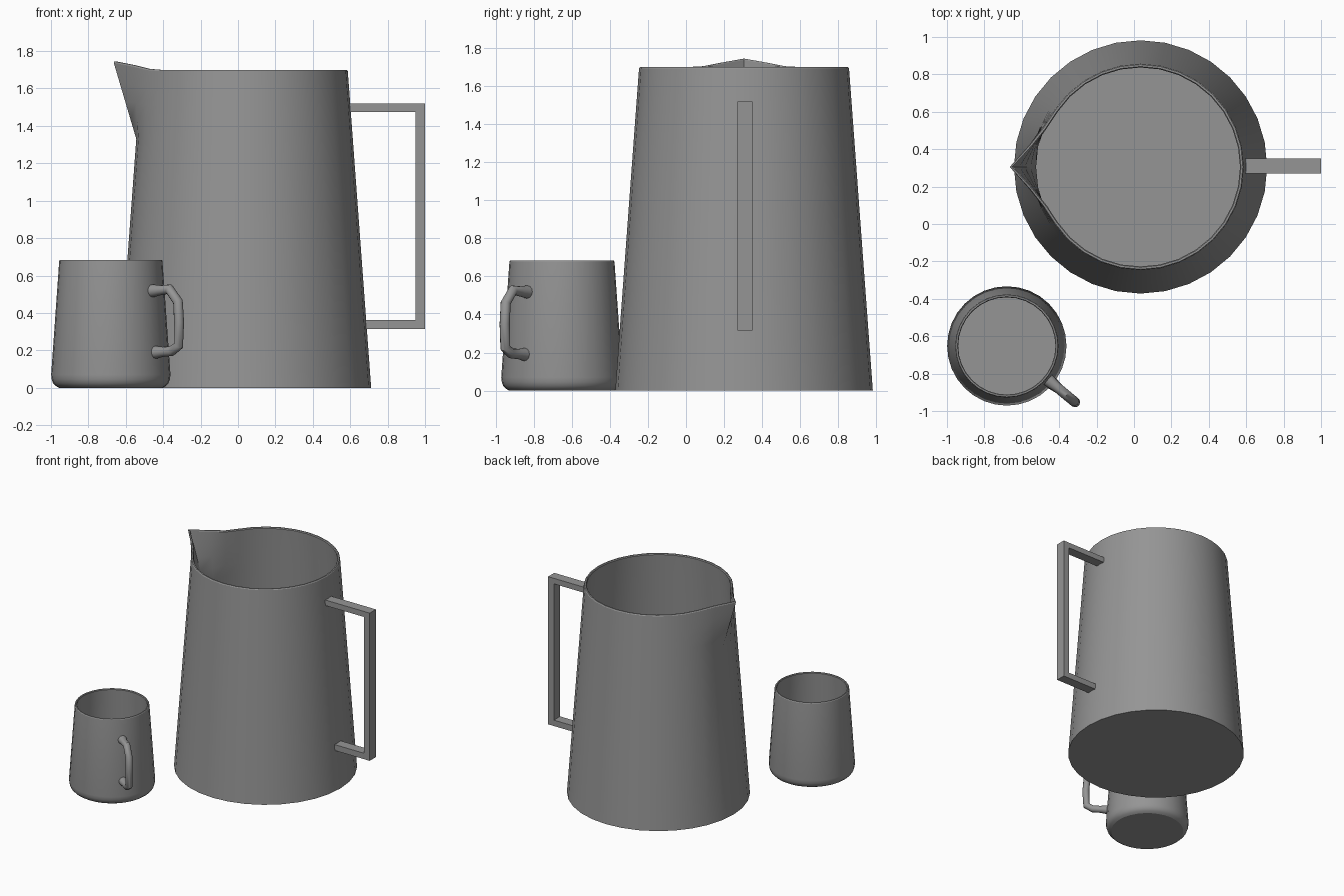
import bpy, bmesh, math

if "Cube" in bpy.data.objects:
    bpy.data.objects.remove(bpy.data.objects["Cube"])

SEG = 32
PITCHER = (0.035, 0.305)
CUP = (-0.68, -0.652)

# Dark grey finish shared by all parts
grey = bpy.data.materials.new("dark_grey")
grey.diffuse_color = (0.3, 0.3, 0.3, 1)
grey.use_nodes = True
grey.node_tree.nodes["Principled BSDF"].inputs["Base Color"].default_value = grey.diffuse_color


def select(ob):
    bpy.ops.object.select_all(action='DESELECT')
    ob.select_set(True)
    bpy.context.view_layer.objects.active = ob


def finish(bm, name, smooth=True):
    bmesh.ops.recalc_face_normals(bm, faces=bm.faces)
    mesh = bpy.data.meshes.new(name)
    bm.to_mesh(mesh)
    bm.free()
    mesh.materials.append(grey)
    ob = bpy.data.objects.new(name, mesh)
    bpy.context.collection.objects.link(ob)
    if smooth:
        select(ob)
        bpy.ops.object.shade_smooth_by_angle(angle=math.radians(27))
    return ob


def vessel(name, centre, profile, shape=None):
    """Closed shell of revolution: outer wall, rim, inner wall, two floors."""
    bm = bmesh.new()
    rings = []
    for r, z in profile:
        ring = []
        for i in range(SEG):
            rr, zz = shape(i, r, z) if shape else (r, z)
            a = 2 * math.pi * i / SEG
            ring.append(bm.verts.new((centre[0] + rr * math.cos(a),
                                      centre[1] + rr * math.sin(a), zz)))
        rings.append(ring)
    for lo, hi in zip(rings, rings[1:]):
        for i in range(SEG):
            j = (i + 1) % SEG
            bm.faces.new((lo[i], lo[j], hi[j], hi[i]))
    bm.faces.new(rings[0])
    bm.faces.new(rings[-1])
    return finish(bm, name)


# Spout: pull the columns around -x outward and up, growing towards the rim
def spout(i, r, z):
    k = abs(i - SEG // 2)
    t = max(0.0, (z - 1.33) / 0.37)
    if k > 2:
        return r, z
    return r + (0.15, 0.055, 0.01)[k] * t, z + (0.045, 0.024, 0.005)[k] * t


# Pitcher body, with extra rings through the spout height
spout_z = (1.33, 1.42, 1.51, 1.60)
outer = [(0.677 - 0.0738 * z, z) for z in spout_z]
inner = [(0.655 - 0.0725 * z, z) for z in reversed(spout_z)]
vessel("pitcher_body", PITCHER,
       [(0.677, 0)] + outer + [(0.552, 1.693), (0.547, 1.70), (0.537, 1.70),
                               (0.532, 1.693)] + inner + [(0.653, 0.03)], spout)

# Pitcher handle: squared bracket outline given thickness in y
outline = [(0.585, 1.52), (1.0, 1.52), (1.0, 0.315), (0.672, 0.315),
           (0.672, 0.363), (0.948, 0.363), (0.948, 1.475), (0.585, 1.475)]
bm = bmesh.new()
face = bm.faces.new([bm.verts.new((x, 0.27, z)) for x, z in outline])
ext = bmesh.ops.extrude_face_region(bm, geom=[face])
bmesh.ops.translate(bm, vec=(0, 0.08, 0),
                    verts=[v for v in ext["geom"] if isinstance(v, bmesh.types.BMVert)])
# Close the side the extrusion may have left open
bmesh.ops.holes_fill(bm, edges=[e for e in bm.edges if e.is_boundary])
finish(bm, "pitcher_handle", smooth=False)

# Cup body with a rounded bottom edge
vessel("cup_body", CUP,
       [(0.278, 0), (0.295, 0.01), (0.309, 0.025), (0.316, 0.045), (0.319, 0.07),
        (0.276, 0.678), (0.272, 0.684), (0.264, 0.684), (0.26, 0.678),
        (0.299, 0.06), (0.27, 0.03)])

# Cup handle: round tube along a bent path, slightly wider at the joints
path = [(0.27, 0.517, 1.3), (0.305, 0.519, 1.2), (0.34, 0.521, 1.0),
        (0.405, 0.527, 1.0), (0.465, 0.46, 1.0), (0.473, 0.35, 1.0),
        (0.468, 0.225, 1.0), (0.42, 0.196, 1.0), (0.36, 0.192, 1.0),
        (0.325, 0.19, 1.2), (0.295, 0.189, 1.3)]
ang = math.radians(-39.5)
curve = bpy.data.curves.new("cup_handle", 'CURVE')
curve.dimensions = '3D'
curve.bevel_depth = 0.027
curve.bevel_resolution = 4
curve.use_fill_caps = True
curve.materials.append(grey)
line = curve.splines.new('POLY')
line.points.add(len(path) - 1)
for p, (d, z, r) in zip(line.points, path):
    p.co = (CUP[0] + d * math.cos(ang), CUP[1] + d * math.sin(ang), z, 1)
    p.radius = r
handle = bpy.data.objects.new("cup_handle", curve)
bpy.context.collection.objects.link(handle)
select(handle)
bpy.ops.object.convert(target='MESH')
bpy.ops.object.shade_smooth_by_angle(angle=math.radians(40))
